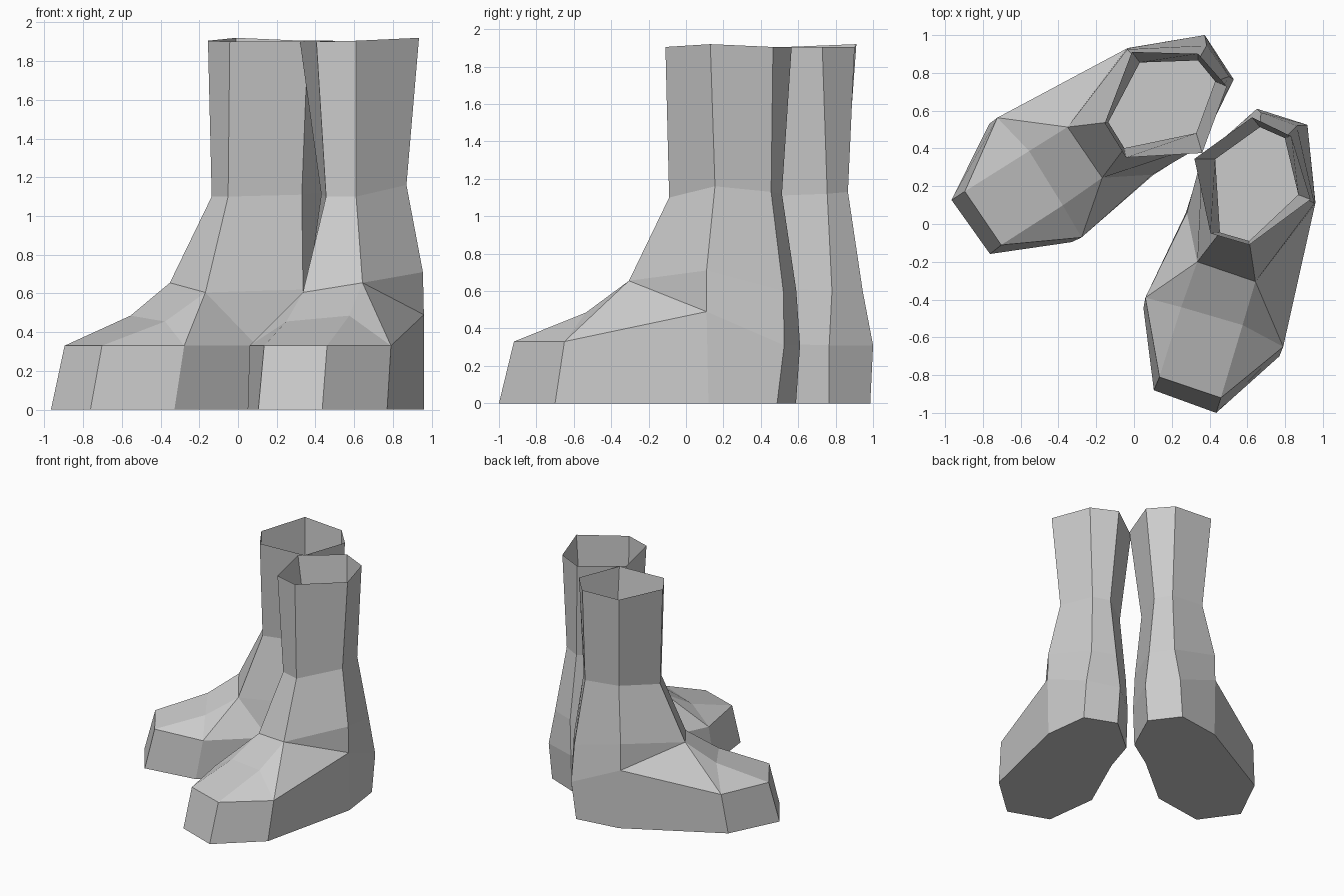
import bpy, bmesh, math

if "Cube" in bpy.data.objects:
    bpy.data.objects.remove(bpy.data.objects["Cube"])

# Boot cross-sections, each running round the right boot
# sole / welt order: toe_in, toe_out, ball_out, side_out, heel_out, heel_in, side_in, arch, ball_in
sole = [(.105, -.88), (.435, -1), (.77, -.70), (.96, .12), (.913, .487),
        (.657, .588), (.362, .34), (.275, .06), (.05, -.445)]
welt = [(.135, -.81), (.46, -.92), (.79, -.65), (.96, .11), (.918, .525),
        (.651, .61), (.357, .35), (.28, .06), (.06, -.39)]
welt_z = [.33, .33, .33, .49, .31, .31, .32, .33, .33]
vamp = [(.25, -.44, .455), (.575, -.535, .485)]
# shaft order: front_in, front_out, side_out, heel_out, heel_in, side_in
ankle = [(.335, -.2, .605), (.643, -.305, .655), (.955, .11, .71),
         (.862, .52, .6), (.672, .59, .6), (.36, .33, .62)]
waist = [(.455, -.045, 1.1), (.61, -.09, 1.1), (.87, .155, 1.16),
         (.798, .455, 1.13), (.667, .513, 1.12), (.43, .343, 1.11)]
rim = [(.405, -.05, 1.9), (.61, -.11, 1.905), (.935, .13, 1.92),
       (.832, .465, 1.905), (.625, .565, 1.905), (.32, .345, 1.9)]


def bridge(bm, lower, upper):
    n = len(lower)
    for i in range(n):
        j = (i + 1) % n
        bm.faces.new((lower[i], lower[j], upper[j], upper[i]))


def boot(name, place):
    bm = bmesh.new()
    ring = lambda pts: [bm.verts.new((*place(p[0], p[1]), p[2])) for p in pts]
    s = ring([(x, y, 0) for x, y in sole])
    w = ring([(x, y, z) for (x, y), z in zip(welt, welt_z)])
    v, a, c, r = ring(vamp), ring(ankle), ring(waist), ring(rim)
    # sole, foot sides and open shaft
    bm.faces.new(s)
    bridge(bm, s, w)
    bridge(bm, a, c)
    bridge(bm, c, r)
    # top of the foot
    for f in ((v[0], v[1], a[1], a[0]), (w[0], w[1], v[1], v[0]),
              (w[8], w[0], v[0]), (w[8], v[0], a[0]),
              (w[1], w[2], v[1]), (w[2], a[1], v[1])):
        bm.faces.new(f)
    # heel and ankle sides
    for f in ((w[2], w[3], a[1]), (w[3], a[2], a[1]),
              (w[3], w[4], a[3], a[2]), (w[4], w[5], a[4], a[3]),
              (w[5], w[6], a[5], a[4]), (w[6], w[7], a[0], a[5]),
              (w[7], w[8], a[0])):
        bm.faces.new(f)
    bmesh.ops.recalc_face_normals(bm, faces=bm.faces)
    me = bpy.data.meshes.new(name)
    bm.to_mesh(me)
    bm.free()
    ob = bpy.data.objects.new(name, me)
    bpy.context.collection.objects.link(ob)


# The left boot is the right one reflected across a slanted upright plane
C, S = math.cos(math.radians(105.5)), math.sin(math.radians(105.5))


def reflect(x, y):
    dx, dy = x - .375, y + .339
    return C * dx + S * dy - .313, S * dx - C * dy + .246


boot("right_boot", lambda x, y: (x, y))
boot("left_boot", reflect)
